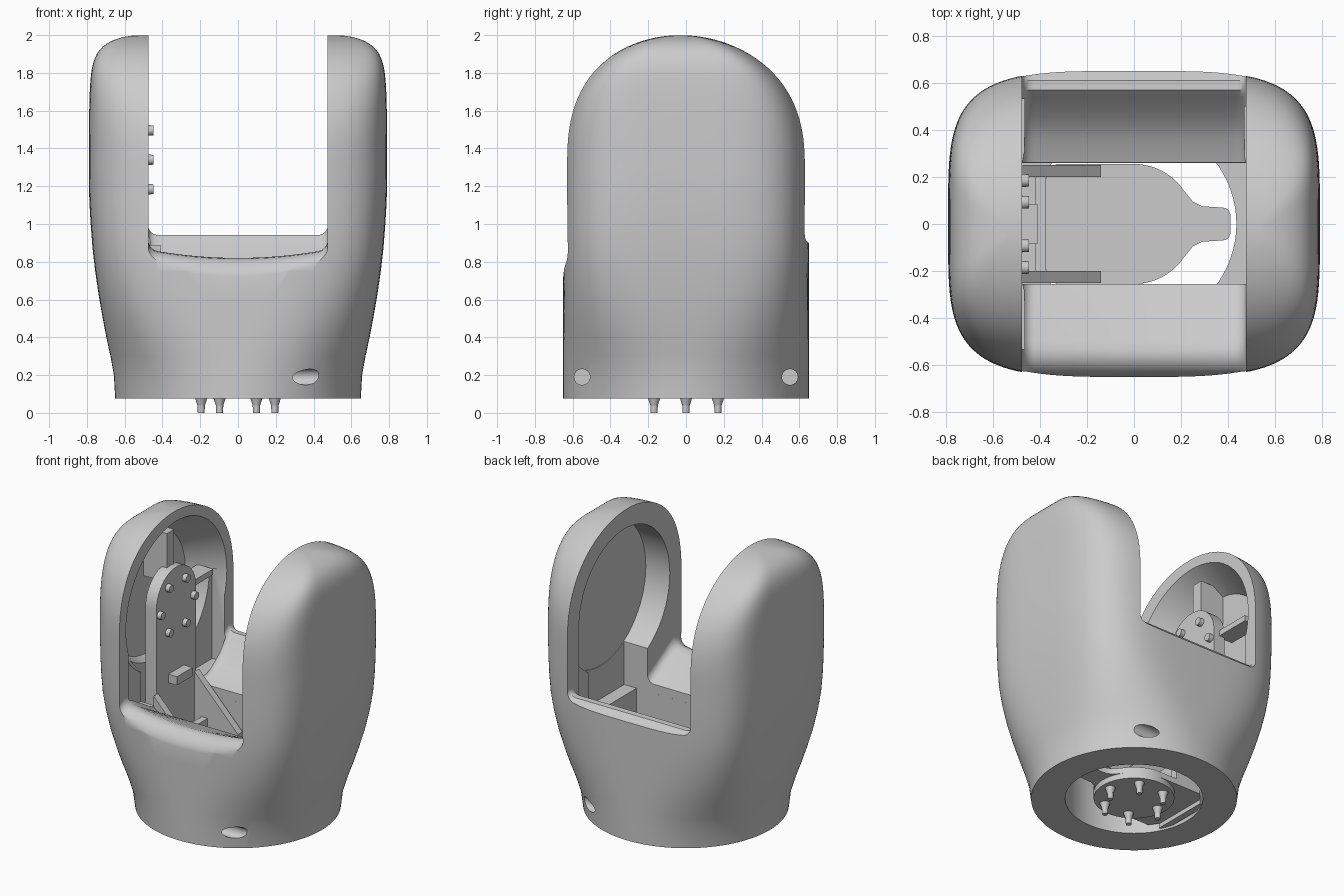
import bpy, bmesh, math
from mathutils import Matrix, Vector

if "Cube" in bpy.data.objects:
    bpy.data.objects.remove(bpy.data.objects["Cube"])

GREY = (0.6, 0.6, 0.6, 1)
mat = bpy.data.materials.new("light grey")
mat.use_nodes = True
mat.diffuse_color = GREY
mat.node_tree.nodes["Principled BSDF"].inputs["Base Color"].default_value = GREY


def finish(bm, name):
    bmesh.ops.recalc_face_normals(bm, faces=bm.faces)
    mesh = bpy.data.meshes.new(name)
    bm.to_mesh(mesh)
    bm.free()
    mesh.materials.append(mat)
    obj = bpy.data.objects.new(name, mesh)
    bpy.context.collection.objects.link(obj)
    return obj


def loft(name, rings):
    bm = bmesh.new()
    rows = [[bm.verts.new(p) for p in ring] for ring in rings]
    count = len(rows[0])
    for low, high in zip(rows, rows[1:]):
        for i in range(count):
            j = (i + 1) % count
            bm.faces.new((low[i], low[j], high[j], high[i]))
    bm.faces.new(rows[0])
    bm.faces.new(rows[-1])
    return finish(bm, name)


def box(name, low, high):
    bm = bmesh.new()
    bmesh.ops.create_cube(bm, size=1)
    low, high = Vector(low), Vector(high)
    for v in bm.verts:
        v.co = (low + high) / 2 + v.co * (high - low)
    return finish(bm, name)


def rod(name, start, end, r1, r2, sides=64):
    """Cylinder or cone between two points."""
    start, end = Vector(start), Vector(end)
    axis = end - start
    bm = bmesh.new()
    turn = axis.to_track_quat("Z", "Y").to_matrix().to_4x4()
    bmesh.ops.create_cone(bm, cap_ends=True, segments=sides, radius1=r1, radius2=r2,
                          depth=axis.length,
                          matrix=Matrix.Translation((start + end) / 2) @ turn)
    return finish(bm, name)


def prism(name, outline, place, start, end):
    """Extrude a 2D outline; place(u, v, w) gives the position."""
    return loft(name, [[place(u, v, w) for u, v in outline] for w in (start, end)])


def along_x(u, v, w):
    return (w, u, v)


def along_y(u, v, w):
    return (u, w, v)


def along_z(u, v, w):
    return (u, v, w)


def activate(obj):
    bpy.ops.object.select_all(action="DESELECT")
    obj.select_set(True)
    bpy.context.view_layer.objects.active = obj


def cut(obj, cutter):
    cutter.hide_render = True
    mod = obj.modifiers.new("cut", "BOOLEAN")
    mod.operation = "DIFFERENCE"
    mod.solver = "EXACT"
    mod.object = cutter
    activate(obj)
    bpy.ops.object.modifier_apply(modifier=mod.name)
    bpy.data.objects.remove(cutter)


def smooth(obj):
    activate(obj)
    bpy.ops.object.shade_smooth_by_angle(angle=math.radians(35))


# Outer shell: round foot that swells into a rounded rectangle, domed on top
def body_ring(z, half_x, half_y, arch=0):
    t = min(1, (z - 0.075) / 0.9)
    power = 2 / (2 + 2.1 * t * t * (3 - 2 * t) + 2.2 * arch * arch)
    ring = []
    for i in range(128):
        c, s = math.cos(math.tau * i / 128), math.sin(math.tau * i / 128)
        ring.append((math.copysign(abs(c) ** power, c) * half_x,
                     math.copysign(abs(s) ** power, s) * half_y - 0.03 * arch ** 2, z))
    return ring


WIDTHS = [(0.075, 0.65), (0.2, 0.657), (0.3, 0.675), (0.4, 0.697), (0.5, 0.716),
          (0.62, 0.737), (0.75, 0.756), (0.87, 0.77), (1, 0.78), (1.12, 0.787)]
rings = [body_ring(z, a, 0.65) for z, a in WIDTHS]
for i in range(27):
    rise = math.sin(math.pi / 2 * i / 27)
    z = 1.25 + 0.75 * rise
    arch = max(0, (z - 1.3) / 0.7)
    rings.append(body_ring(z, 0.53 + 0.26 * math.sqrt(1 - rise ** 11) - 0.022 * rise ** 3,
                           0.65 * math.sqrt(1 - arch ** 2.4), arch))
shell = loft("outer_shell", rings)

# Gap between the uprights: rolled front lip that sags in the middle,
# ledges falling inwards, and filleted corners at both ends
seat = [(-0.8, 0.66), (-0.66, 0.72), (-0.645, 0.79), (-0.62, 0.835), (-0.58, 0.86),
        (-0.54, 0.865), (-0.5, 0.85), (-0.25, 0.7), (0.26, 0.7), (0.36, 0.74),
        (0.46, 0.81), (0.54, 0.91), (0.57, 0.942), (0.61, 0.94), (0.65, 0.9),
        (0.8, 0.85), (0.8, 2.2), (-0.8, 2.2)]
stations = []
for i in range(-16, 17):
    x = 0.425 * i / 10 if abs(i) <= 10 else math.copysign(0.425 + 0.05 * math.sin(
        math.pi / 2 * (abs(i) - 10) / 6), i)
    lift = 0.05 * (1 - math.sqrt(max(0, 1 - max(0, (abs(x) - 0.425) / 0.05) ** 2)))
    sag = 0.045 * (1 - (x / 0.475) ** 2)
    stations.append([(x, y, z + (lift - (sag if y < -0.3 else 0) if z < 1 else 0))
                     for y, z in seat])
cut(shell, loft("gap_cutter", stations))

# Central slot, round foot opening and hollows of the uprights
cut(shell, box("slot_cutter", (-0.6, -0.255, 0.36), (0.56, 0.26, 1.3)))
cut(shell, box("upper_slot_cutter", (-0.65, -0.2552, 0.64), (0.655, 0.2602, 1.31)))
cut(shell, rod("foot_cutter", (0, 0, 0), (0, 0, 0.42), 0.435, 0.435, 72))
cut(shell, rod("left_hollow", (0.41, 0, 1.37), (0.66, 0, 1.37), 0.5, 0.5, 72))
cut(shell, box("left_hollow_lower", (0.47, 0.15, 0.74), (0.57, 0.5, 1.38)))
cut(shell, rod("right_hollow", (-0.45, 0, 1.37), (-0.7, 0, 1.37), 0.57, 0.42, 72))
cut(shell, box("right_hollow_lower", (-0.57, -0.53, 0.74), (-0.465, 0.53, 1.375)))

# Two small screw holes on the left side of the foot
for y in (-0.55, 0.55):
    cut(shell, rod("screw_cutter", (0.2, y, 0.19), (0.6, y, 0.19), 0.042, 0.042, 24))
smooth(shell)

# Upright mounting plate with a rounded top
top = [(0.22 * math.cos(math.pi * i / 24), 1.385 + 0.22 * math.sin(math.pi * i / 24))
       for i in range(25)]
smooth(prism("mounting_plate", [(-0.22, 0.42), (0.22, 0.42)] + top, along_x, -0.56, -0.476))
box("plate_stem", (-0.42, -0.2, 0.09), (-0.375, 0.2, 0.5))
box("plate_step", (-0.5, -0.2, 0.42), (-0.375, 0.2, 0.46))
box("plate_latch", (-0.48, -0.085, 0.83), (-0.41, 0.085, 0.89))

# Floor bracket with a tongue, resting on a round disc
tongue = [(0.375 + 0.035 * math.sin(a), 0.035 + 0.035 * math.cos(a))
          for a in (math.pi / 2 * (1 - i / 5) for i in range(6))]
disc = [(0.255 * math.cos(a), 0.255 * math.sin(a))
        for a in (math.radians(35 + 55 * i / 10) for i in range(11))]
half = tongue + [(0.29, 0.075), (0.25, 0.095)] + disc + [(-0.33, 0.255), (-0.385, 0.18)]
outline = half + [(x, -y) for x, y in reversed(half)]
smooth(prism("floor_bracket", outline, along_z, 0.12, 0.16))
smooth(rod("floor_disc", (0, 0, 0.08), (0, 0, 0.125), 0.255, 0.255))

# Sloped gussets tying floor and plate together
for y1, y2 in ((-0.25, -0.2), (0.2, 0.25)):
    prism("gusset", [(-0.33, 0.13), (-0.14, 0.13), (-0.14, 0.45), (-0.476, 0.8),
                     (-0.476, 0.42), (-0.42, 0.4)], along_y, y1, y2)

# Six pegs on the plate and six flared pegs below the floor
for k in range(6):
    a = math.tau * k / 6
    c, s = math.cos(a), math.sin(a)
    y, z = 0.185 * c, 1.34 + 0.18 * s
    smooth(rod("plate_peg", (-0.48, y, z), (-0.447, y, z), 0.028, 0.026, 16))
    x, y = 0.195 * c, 0.195 * s
    smooth(rod("foot_peg_flare", (x, y, 0.09), (x, y, 0.04), 0.036, 0.02, 16))
    smooth(rod("foot_peg_tip", (x, y, 0.045), (x, y, 0), 0.02, 0.018, 16))

# Ribs behind the plate inside the right upright
box("top_rib", (-0.7, -0.04, 1.5), (-0.52, 0.04, 1.84))
box("side_rib", (-0.64, 0.2, 1.36), (-0.52, 0.47, 1.4))
